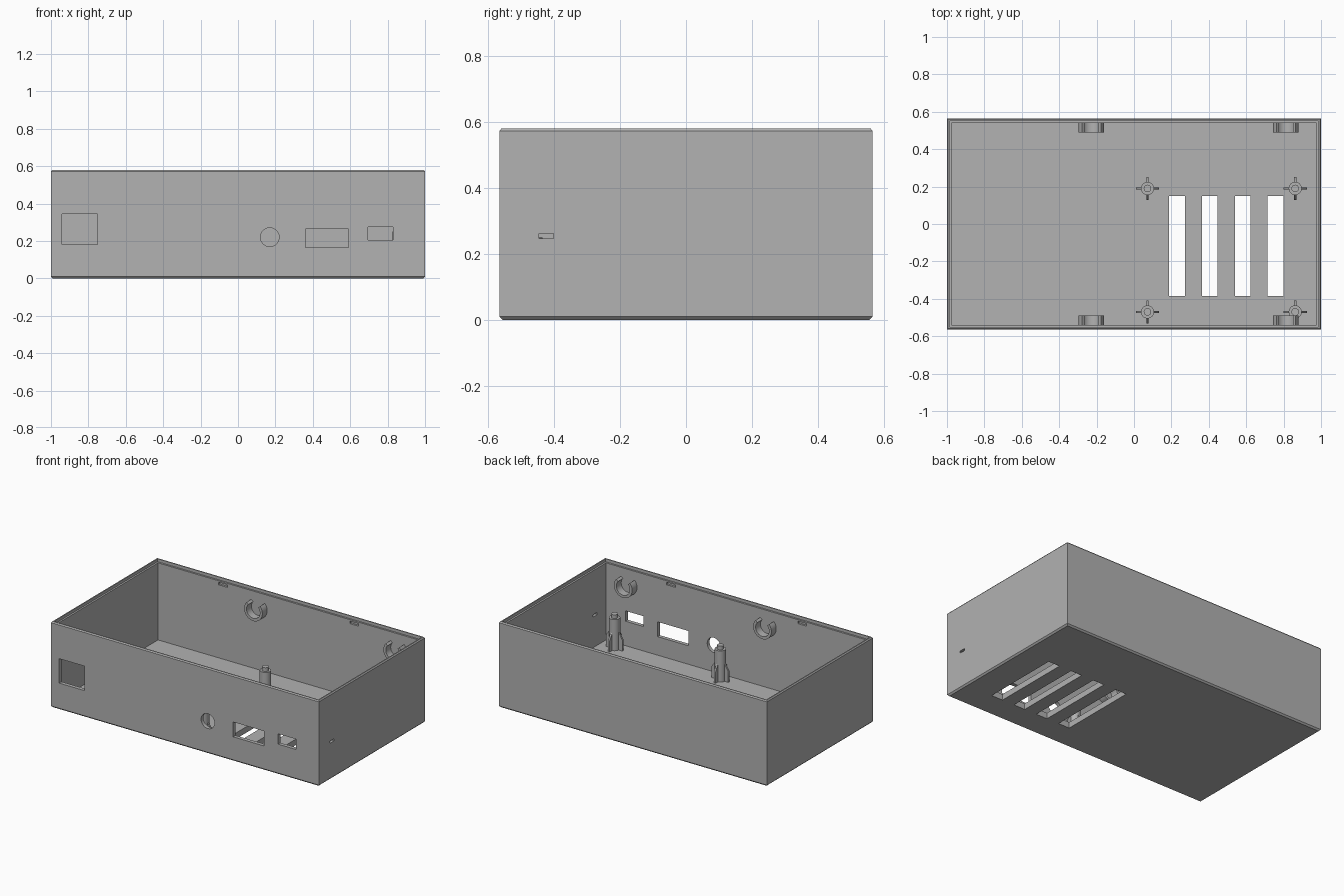
import bpy, bmesh, math
from mathutils import Matrix

if "Cube" in bpy.data.objects:
    bpy.data.objects.remove(bpy.data.objects["Cube"], do_unlink=True)

HX, HY, HEIGHT, WALL, FLOOR = 1.0, 0.565, 0.58, 0.025, 0.04

grey = bpy.data.materials.new("plain grey")
grey.use_nodes = True
colour = (0.445, 0.445, 0.445, 1)
grey.diffuse_color = colour
grey.node_tree.nodes["Principled BSDF"].inputs["Base Color"].default_value = colour


def finish(name, bm):
    bmesh.ops.recalc_face_normals(bm, faces=bm.faces)
    mesh = bpy.data.meshes.new(name)
    bm.to_mesh(mesh)
    bm.free()
    mesh.materials.append(grey)
    obj = bpy.data.objects.new(name, mesh)
    bpy.context.collection.objects.link(obj)
    return obj


def smooth(obj):
    bpy.ops.object.select_all(action="DESELECT")
    obj.select_set(True)
    bpy.context.view_layer.objects.active = obj
    bpy.ops.object.shade_smooth_by_angle(angle=math.radians(35))


def add_box(bm, x0, x1, y0, y1, z0, z1):
    centre = Matrix.Translation(((x0 + x1) / 2, (y0 + y1) / 2, (z0 + z1) / 2))
    bmesh.ops.create_cube(bm, size=1, matrix=centre @ Matrix.Diagonal((x1 - x0, y1 - y0, z1 - z0, 1)))


def add_prism(bm, outline, matrix, depth):
    """Extrude a flat xz outline along y, then place it."""
    near = [bm.verts.new(matrix @ Matrix.Translation((x, 0, z)).translation) for x, z in outline]
    far = [bm.verts.new(matrix @ Matrix.Translation((x, depth, z)).translation) for x, z in outline]
    bm.faces.new(near)
    bm.faces.new(far[::-1])
    for i in range(len(near)):
        j = (i + 1) % len(near)
        bm.faces.new((near[i], near[j], far[j], far[i]))


# Case: rectangular loops run up the outside, over the stepped rim and down inside
bm = bmesh.new()
profile = [(0.01, 0), (0, 0.01), (0, HEIGHT - 0.008), (0.006, HEIGHT), (0.013, HEIGHT),
           (0.013, HEIGHT - 0.02), (WALL, HEIGHT - 0.02), (WALL, FLOOR)]
loops = []
for inset, z in profile:
    x, y = HX - inset, HY - inset
    loops.append([bm.verts.new(p) for p in ((-x, -y, z), (x, -y, z), (x, y, z), (-x, y, z))])
for a, b in zip(loops, loops[1:]):
    for i in range(4):
        j = (i + 1) % 4
        bm.faces.new((a[i], a[j], b[j], b[i]))
bm.faces.new(loops[0])
bm.faces.new(loops[-1])
case = finish("case", bm)

# Openings: front ports, card slot, floor vents, lid catch recesses
bm = bmesh.new()
for x0, x1, z0, z1 in ((-0.94, -0.75, 0.18, 0.345), (0.36, 0.59, 0.165, 0.265), (0.695, 0.83, 0.205, 0.275)):
    add_box(bm, x0, x1, -HY - 0.05, -HY + 0.05, z0, z1)
add_box(bm, HX - 0.05, HX + 0.05, -0.445, -0.402, 0.247, 0.262)
for i in range(4):
    x = 0.23 + i * 0.1755
    add_box(bm, x - 0.042, x + 0.042, -0.385, 0.15, -0.05, 0.1)
for side in (-1, 1):
    for x in (-0.49, 0.49):
        y0, y1 = sorted((side * (HY - 0.05), side * (HY - 0.012)))
        add_box(bm, x - 0.033, x + 0.033, y0, y1, 0.533, 0.55)
bmesh.ops.create_cone(bm, cap_ends=True, segments=32, radius1=0.05, radius2=0.05, depth=0.1,
                      matrix=Matrix.Translation((0.17, -HY, 0.22)) @ Matrix.Rotation(math.pi / 2, 4, "X"))
cutter = finish("opening_cutter", bm)
cutter.hide_render = True
cut = case.modifiers.new("openings", "BOOLEAN")
cut.object, cut.operation, cut.solver = cutter, "DIFFERENCE", "EXACT"
bpy.context.view_layer.objects.active = case
bpy.ops.object.modifier_apply(modifier=cut.name)
bpy.data.objects.remove(cutter, do_unlink=True)
smooth(case)

# Board posts: round column, locating pin and four sloped fins
fin = [(0.03, FLOOR), (0.062, FLOOR), (0.062, 0.115), (0.03, 0.165)]
for depth_name, y in (("front", -0.47), ("back", 0.19)):
    for side_name, x in (("right", 0.072), ("left", 0.862)):
        bm = bmesh.new()
        for radius, z0, z1 in ((0.035, FLOOR - 0.005, 0.25), (0.02, 0.25, 0.275)):
            bmesh.ops.create_cone(bm, cap_ends=True, segments=32, radius1=radius, radius2=radius,
                                  depth=z1 - z0, matrix=Matrix.Translation((x, y, (z0 + z1) / 2)))
        for i in range(4):
            turn = Matrix.Rotation(i * math.pi / 2, 4, "Z")
            add_prism(bm, fin, Matrix.Translation((x, y, 0)) @ turn @ Matrix.Translation((0, -0.006, 0)), 0.012)
        smooth(finish(f"{depth_name}_{side_name}_post", bm))

# Clips: open-topped rings on the long walls
angles = [math.radians(-222 + i * 264 / 28) for i in range(29)]
ring = [(r * math.cos(a), r * math.sin(a)) for r, run in ((0.068, angles), (0.05, angles[::-1])) for a in run]
for wall_name, y in (("front", -HY + WALL - 0.005), ("back", HY - WALL - 0.052)):
    for side_name, x in (("right", -0.228), ("left", 0.812)):
        bm = bmesh.new()
        add_prism(bm, ring, Matrix.Translation((x, y, 0.455)), 0.057)
        smooth(finish(f"{wall_name}_{side_name}_clip", bm))
